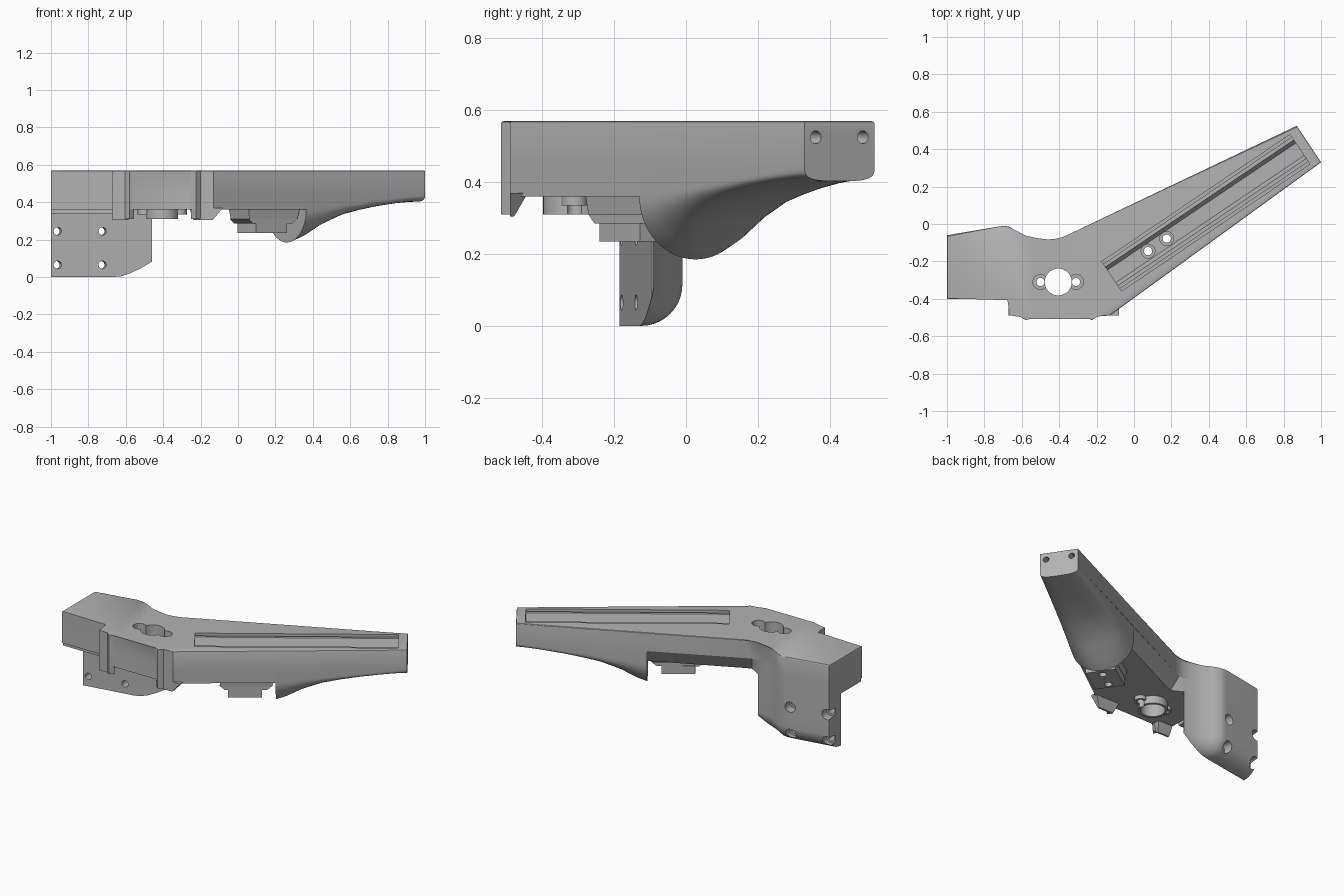
import bpy, bmesh, math
from mathutils import Vector, Matrix

cube = bpy.data.objects.get("Cube")
if cube:
    bpy.data.objects.remove(cube, do_unlink=True)

grey = bpy.data.materials.new("plain grey")
grey.use_nodes = True
grey.diffuse_color = (0.45, 0.45, 0.45, 1)
grey.node_tree.nodes["Principled BSDF"].inputs["Base Color"].default_value = grey.diffuse_color

TOP, MID, LOW = 0.57, 0.45, 0.36
ARM = math.radians(34)
U = Vector((math.cos(ARM), math.sin(ARM), 0))
V = Vector((-U.y, U.x, 0))


def finish(bm, name):
    bmesh.ops.remove_doubles(bm, verts=bm.verts, dist=1e-5)
    bmesh.ops.recalc_face_normals(bm, faces=bm.faces)
    mesh = bpy.data.meshes.new(name)
    bm.to_mesh(mesh)
    bm.free()
    mesh.materials.append(grey)
    ob = bpy.data.objects.new(name, mesh)
    bpy.context.collection.objects.link(ob)
    return ob


def loft(name, rings, round_top=0):
    bm = bmesh.new()
    loops = [[bm.verts.new(p) for p in ring] for ring in rings]
    n = len(loops[0])
    for a, b in zip(loops, loops[1:]):
        for i in range(n):
            j = (i + 1) % n
            bm.faces.new((a[i], a[j], b[j], b[i]))
    bm.faces.new(loops[0])
    bm.faces.new(loops[-1])
    if round_top:
        edges = [e for e in bm.edges if all(v.co.z > TOP - 1e-4 for v in e.verts)]
        bmesh.ops.bevel(bm, geom=edges, offset=round_top, segments=2,
                        profile=0.5, affect='EDGES', clamp_overlap=True)
    return finish(bm, name)


def prism(name, outline, z0, z1, round_top=0):
    return loft(name, [[(x, y, z) for x, y in outline] for z in (z0, z1)], round_top)


def rod(name, start, axis, length, radius):
    bm = bmesh.new()
    axis = Vector(axis).normalized()
    turn = axis.to_track_quat('Z', 'Y').to_matrix().to_4x4()
    centre = Vector(start) + axis * length / 2
    bmesh.ops.create_cone(bm, cap_ends=True, segments=32, radius1=radius, radius2=radius,
                          depth=length, matrix=Matrix.Translation(centre) @ turn)
    return finish(bm, name)


def cut(ob, cutters):
    bpy.context.view_layer.objects.active = ob
    for c in cutters:
        mod = ob.modifiers.new("cut", 'BOOLEAN')
        mod.operation, mod.solver, mod.object = 'DIFFERENCE', 'EXACT', c
        bpy.ops.object.modifier_apply(modifier=mod.name)


# Outline of the body, seen from above
back = [(-1, -.06), (-.72, -.013), (-.695, -.01), (-.67, -.014), (-.63, -.035), (-.58, -.062),
        (-.52, -.082), (-.46, -.09), (-.42, -.086), (-.38, -.07)]
front = [(-.13, -.49), (-.2, -.49), (-.225, -.515), (-.25, -.5), (-.55, -.5),
         (-.58, -.515), (-.605, -.49), (-.67, -.49), (-.67, -.4), (-1, -.4)]
tip_back, tip_front = Vector((.87, .525)), Vector((1, .33))
root_back, root_front = Vector((.156, .183)), Vector((.365, -.13))

# Upper body with the arm
upper_body = prism("upper_body", back + [tip_back, tip_front] + front, MID, TOP, .007)

# Lower body, drawn in along the back of the arm
lower_top = back + [root_back, root_front] + front
lower_bottom = [(x + .03, y - .044) if -.44 < x < .3 and y > -.12 else (x, y)
                for x, y in lower_top]
lower_body = loft("lower_body", [[(x, y, MID) for x, y in lower_top],
                                 [(x, y, LOW) for x, y in lower_bottom]])
block_floor = prism("block_floor", [(-1, -.39), (-.67, -.39), (-.67, -.1), (-1, -.1)], .34, .37)

# Rounded underside of the arm
depths = [(0, .185), (.08, .212), (.2, .272), (.36, .328), (.5, .355), (.64, .376),
          (.8, .393), (.92, .401), (1, .403)]
rings = []
for t, low in depths:
    a, b = root_front.lerp(tip_front, t), root_back.lerp(tip_back, t)
    shoulder = LOW + (MID - .005 - LOW) * t
    power = 2 / (2 + 1.6 * t)
    ring = [(*a, MID)]
    for k in range(33):
        angle = math.pi * k / 32
        c, s = math.cos(angle), max(0, math.sin(angle))
        p = a.lerp(b, .5 - .5 * math.copysign(abs(c) ** power, c))
        ring.append((*p, shoulder - (shoulder - low) * s ** power))
    rings.append(ring + [(*b, MID)])
arm_belly = loft("arm_belly", rings)

# Hanging back plate with a rounded lower edge
R = .115
rings = []
for x, outer in back[:8]:
    inner = -.185 + (x + 1) * .167
    full = math.acos(max(0, 1 - (outer - inner) / R))
    ring = [(x, inner, MID), (x, inner, R - R * math.sin(full))]
    for k in range(11):
        f = full * (1 - k / 10)
        ring.append((x, outer - R + R * math.cos(f), R - R * math.sin(f)))
    rings.append(ring + [(x, outer, MID)])
back_plate = loft("back_plate", rings)


# Clamp below the arm
def tilted_box(name, centre, z0, z1, bottom, top):
    c = Vector((*centre, 0))
    return loft(name, [[c + U * i * l / 2 + V * j * w / 2 + Vector((0, 0, z))
                        for i, j in ((-1, -1), (1, -1), (1, 1), (-1, 1))]
                       for z, (l, w) in ((z0, bottom), (z1, top))])


clamp_base = tilted_box("clamp_base", (.14, -.11), .31, .37, (.31, .18), (.33, .19))
clamp_taper = tilted_box("clamp_taper", (.135, -.11), .285, .31, (.25, .18), (.31, .18))
clamp_foot = tilted_box("clamp_foot", (.13, -.11), .235, .29, (.2, .18), (.2, .18))

# Ring and screw bosses under the large hole
HUB = (-.405, -.31)
hub_ring = rod("hub_ring", (*HUB, .31), (0, 0, 1), .06, .088)
screw_spots = [(-.5, -.31), (-.31, -.31)]
bosses = [rod("hub_boss", (x, y, .335), (0, 0, 1), .035, .036) for x, y in screw_spots]


# Wedge tabs along the front edge
def tab(name, x0, x1, x2, x3):
    return loft(name, [[(x0, -.49, .37), (x1, -.49, .37), (x1, -.44, .37), (x0, -.44, .37)],
                       [(x2, -.49, .305), (x3, -.49, .305), (x3, -.478, .305), (x2, -.478, .305)]])


left_tab = tab("side_tab", -.67, -.56, -.67, -.585)
right_tab = tab("middle_tab", -.26, -.08, -.24, -.135)
for x in (-.58, -.225):
    prism("front_rib", [(x - .025, -.49), (x, -.515), (x + .025, -.49)], .31, LOW)

# Cutters: rail channel
half = [(.095, .6), (.095, .55), (.08, .55), (.08, .56), (.06, .56), (.04, .51)]
profile = half + [(-v, z) for v, z in reversed(half)]
mid = Vector((.384, .06, 0))
channel = loft("channel_cutter", [[mid + U * s + V * v + Vector((0, 0, z)) for v, z in profile]
                                  for s in (-.607, .607)])

# Cutters: upright holes
up = (0, 0, 1)
hub_hole = rod("hub_cutter", (*HUB, .2), up, .5, .072)
hub_screws = [rod("screw_cutter", (x, y, .2), up, .5, .022) for x, y in screw_spots]
hub_sinks = [rod("sink_cutter", (x, y, .5), up, .2, .04) for x, y in screw_spots]
rail_spots = [(.075, -.145), (.175, -.078)]
rail_screws = [rod("screw_cutter", (x, y, .1), up, .6, .022) for x, y in rail_spots]
rail_sinks = [rod("sink_cutter", (x, y, .47), up, .2, .037) for x, y in rail_spots]

# Cutters: tip holes and back plate holes
tip_holes = []
for t in (.16, .83):
    p = tip_front.lerp(tip_back, t)
    tip_holes.append(rod("tip_cutter", Vector((*p, .525)) - U * .09, U, .2, .018))
N = Vector((-.165, .986, 0))
plate_holes = []
for x in (-.965, -.725):
    for z in (.065, .245):
        p = Vector((x, -.185 + (x + 1) * .167, z))
        plate_holes.append(rod("plate_cutter", p - N * .1, N, .4, .021))
        plate_holes.append(rod("plate_sink_cutter", p + N * .06, N, .3, .034))

cut(upper_body, [channel, hub_hole] + hub_screws + hub_sinks + rail_screws + rail_sinks + tip_holes)
cut(lower_body, [hub_hole] + hub_screws + rail_screws)
for part in (clamp_base, clamp_taper, clamp_foot):
    cut(part, rail_screws)
cut(hub_ring, [hub_hole] + hub_screws)
for boss in bosses:
    cut(boss, [hub_hole] + hub_screws)
cut(back_plate, plate_holes)

for ob in [o for o in bpy.data.objects if "cutter" in o.name]:
    bpy.data.objects.remove(ob, do_unlink=True)

# Smooth the curved surfaces and keep the edges sharp
bpy.ops.object.select_all(action='DESELECT')
for ob in bpy.context.collection.objects:
    if ob.type == 'MESH':
        ob.select_set(True)
        bpy.context.view_layer.objects.active = ob
bpy.ops.object.shade_smooth_by_angle(angle=math.radians(30))
